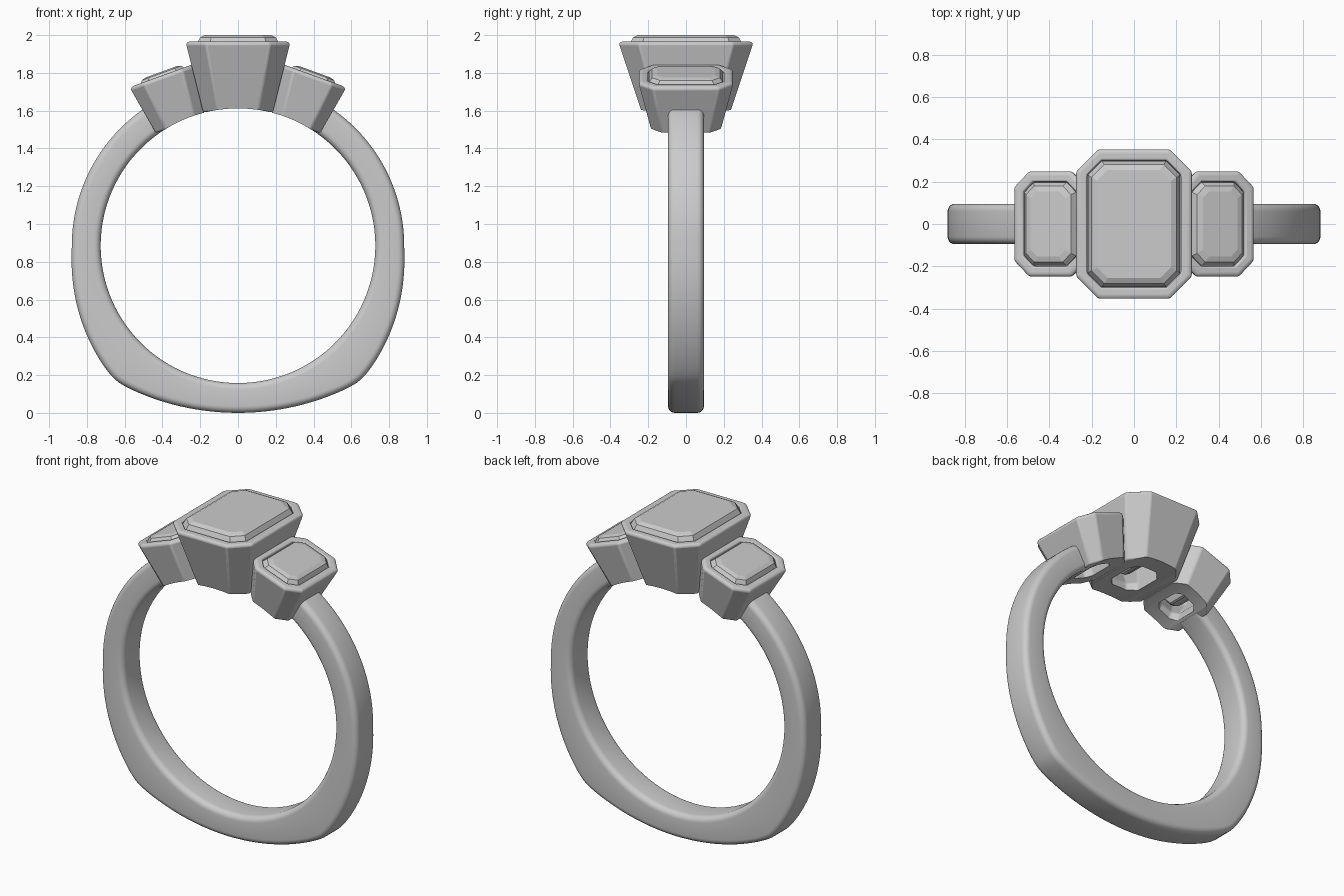
import bpy, bmesh, math
from mathutils import Matrix

if "Cube" in bpy.data.objects:
    bpy.data.objects.remove(bpy.data.objects["Cube"])

CZ, RI = 0.885, 0.727      # finger hole centre height and radius


def finish(name, bm, matrix=Matrix(), angle=30, smooth=True):
    bmesh.ops.recalc_face_normals(bm, faces=bm.faces)
    me = bpy.data.meshes.new(name)
    bm.to_mesh(me)
    bm.free()
    me.transform(matrix)
    ob = bpy.data.objects.new(name, me)
    bpy.context.collection.objects.link(ob)
    bpy.ops.object.select_all(action='DESELECT')
    ob.select_set(True)
    bpy.context.view_layer.objects.active = ob
    if smooth:
        bpy.ops.object.shade_smooth_by_angle(angle=math.radians(angle))
    return ob


def loft(rings, loop=False):
    """Join equal rings of points; close into a loop or cap both ends."""
    bm = bmesh.new()
    vs = [[bm.verts.new(p) for p in r] for r in rings]
    n = len(vs[0])
    pairs = list(zip(vs, vs[1:])) + ([(vs[-1], vs[0])] if loop else [])
    for a, b in pairs:
        for i in range(n):
            j = (i + 1) % n
            bm.faces.new((a[i], a[j], b[j], b[i]))
    if not loop:
        bm.faces.new(vs[0])
        bm.faces.new(vs[-1])
    return bm


def octagon(hx, hy, c, z):
    return [(hx, hy - c, z), (hx - c, hy, z), (c - hx, hy, z), (-hx, hy - c, z),
            (-hx, c - hy, z), (c - hx, -hy, z), (hx - c, -hy, z), (hx, c - hy, z)]


# Band: rounded section swept around the finger hole, with squared lower corners
def outer_radius(t):
    c = math.cos(t)
    base = -0.481 * c + math.sqrt(0.2314 * c * c + 1.635)
    phi = max(0, 90 - math.degrees(abs(t)))
    side = 0.88 + 0.088 * (phi / 47) ** 1.3
    return 0.5 * (base + side - math.sqrt((base - side) ** 2 + 0.0003))


def band_section(t):
    ro, w, f = outer_radius(t), 0.095, 0.035
    pts = []
    for k, (r, y) in enumerate([(ro - f, w - f), (RI + f, w - f),
                                (RI + f, f - w), (ro - f, f - w)]):
        for s in range(6):
            a = math.pi / 2 * (k + s / 5)
            rr, yy = r + f * math.cos(a), y + f * math.sin(a)
            pts.append((rr * math.sin(t), yy, CZ - rr * math.cos(t)))
    return pts


END = math.radians(180 - 33)
STEPS = 180
finish("band", loft([band_section(-END + 2 * END * i / STEPS) for i in range(STEPS + 1)]), angle=40)

# Cutter for the finger hole under the settings
bm = bmesh.new()
bmesh.ops.create_cone(bm, cap_ends=True, segments=192, radius1=RI, radius2=RI, depth=2,
                      matrix=Matrix.Translation((0, 0, CZ)) @ Matrix.Rotation(math.pi / 2, 4, 'X'))
cutter = finish("finger_cutter", bm)
cutter.hide_render = True


# Bezel cup: tapered octagonal shell, open beneath, softened edges
def bezel(name, top, bottom, cut, rim, hole, depth, matrix):
    tx, ty = top
    bx, by = bottom
    bm = loft([octagon(bx, by, cut * 0.75, -depth),
               octagon(tx, ty, cut, -0.012),
               octagon(tx - 0.012, ty - 0.012, cut * 0.95, 0),
               octagon(tx - rim, ty - rim, cut * 0.65, 0),
               octagon(tx - rim, ty - rim, cut * 0.65, -0.06),
               octagon(hole[0], hole[1], cut * 0.45, -depth + 0.06),
               octagon(hole[0], hole[1], cut * 0.45, -depth)], loop=True)
    ob = finish(name, bm, matrix)
    bev = ob.modifiers.new("soft_edges", 'BEVEL')
    bev.width, bev.segments, bev.limit_method = 0.012, 3, 'ANGLE'
    bev.angle_limit = math.radians(28)
    cutm = ob.modifiers.new("finger_cut", 'BOOLEAN')
    cutm.operation, cutm.solver, cutm.object = 'DIFFERENCE', 'EXACT', cutter
    for m in ("soft_edges", "finger_cut"):
        bpy.ops.object.modifier_apply(modifier=m)
    bpy.ops.object.shade_smooth_by_angle(angle=math.radians(30))


# Step-cut stone: crown above the rim, stepped pavilion below
def stone(name, hx, hy, c, crown, depth, matrix):
    steps = [(0.0, crown), (-0.6, crown * 0.62), (-1, -0.012), (-1, -0.03)]
    inset = 0.043
    rings = []
    for s, z in steps:
        d = inset * (1 + s)
        rings.append(octagon(hx - d, hy - d, c - d * 0.35, z))
    for k, z in ((0.72, 0.5), (0.4, 0.8), (0.05, 1.0)):
        rings.append(octagon(hx * k, hy - hx * (1 - k), c * k, -depth * z))
    finish(name, loft(rings), matrix, smooth=False)


# Centre setting
m = Matrix.Translation((0, 0, 1.966))
bezel("centre_bezel", (0.275, 0.355), (0.185, 0.235), 0.105, 0.054, (0.10, 0.13), 0.372, m)
stone("centre_stone", 0.218, 0.298, 0.066, 0.034, 0.29, m)

# Tilted side settings
for side, s in (("right", 1), ("left", -1)):
    m = Matrix.Translation((0.40 * s, 0, 1.787)) @ Matrix.Rotation(math.radians(20 * s), 4, 'Y')
    bezel(side + "_bezel", (0.183, 0.25), (0.138, 0.185), 0.075, 0.05, (0.075, 0.105), 0.275, m)
    stone(side + "_stone", 0.13, 0.197, 0.047, 0.02, 0.20, m)

bpy.data.objects.remove(cutter)
